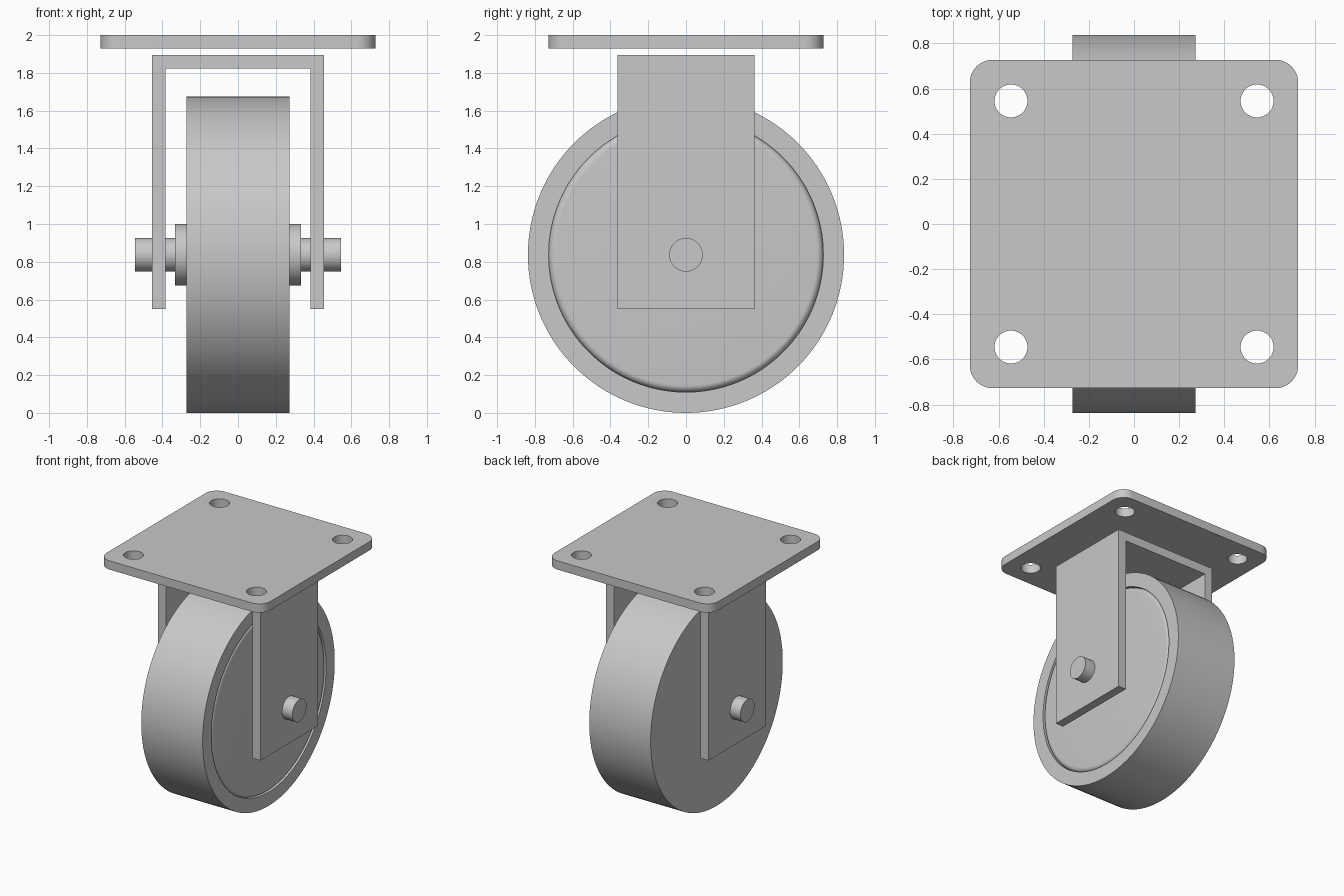
import bpy, bmesh, math
from mathutils import Matrix, Vector

if "Cube" in bpy.data.objects:
    bpy.data.objects.remove(bpy.data.objects["Cube"], do_unlink=True)

grey = bpy.data.materials.new("light grey metal")
grey.use_nodes = True
colour = (0.58, 0.58, 0.58, 1)
grey.diffuse_color = colour
grey.node_tree.nodes["Principled BSDF"].inputs["Base Color"].default_value = colour

AXLE_Z = 0.837
WHEEL_R = 0.837
ALONG_X = Matrix.Rotation(math.pi / 2, 4, 'Y')


def finish(bm, name, smooth=False):
    bmesh.ops.recalc_face_normals(bm, faces=bm.faces[:])
    mesh = bpy.data.meshes.new(name)
    bm.to_mesh(mesh)
    bm.free()
    mesh.materials.append(grey)
    obj = bpy.data.objects.new(name, mesh)
    bpy.context.collection.objects.link(obj)
    if smooth:
        bpy.ops.object.select_all(action='DESELECT')
        obj.select_set(True)
        bpy.context.view_layer.objects.active = obj
        bpy.ops.object.shade_smooth_by_angle(angle=math.radians(30))
    return obj


def lathe(name, profile, steps=128):
    """Spin (x, radius) points round the axle line."""
    bm = bmesh.new()
    verts = [bm.verts.new((x, 0, AXLE_Z + r)) for x, r in profile]
    edges = [bm.edges.new(pair) for pair in zip(verts, verts[1:])]
    bmesh.ops.spin(bm, geom=verts + edges, cent=(0, 0, AXLE_Z), axis=(1, 0, 0),
                   angle=2 * math.pi, steps=steps)
    bmesh.ops.remove_doubles(bm, verts=bm.verts[:], dist=0.0001)
    return finish(bm, name, True)


# Wheel: plain on one side, with a rounded disc set in a groove on the other
HALF, DISC_R, FILLET, BOSS_R, BOSS_X = 0.272, 0.727, 0.036, 0.162, 0.333
fillet = [(HALF - FILLET + FILLET * math.sin(a), DISC_R - FILLET + FILLET * math.cos(a))
          for a in (math.pi / 2 * i / 8 for i in range(9))]
lathe("wheel", [(-BOSS_X, 0), (-BOSS_X, BOSS_R), (-HALF, BOSS_R), (-HALF, WHEEL_R),
                (HALF, WHEEL_R), (HALF, DISC_R)] + fillet +
      [(HALF, BOSS_R), (BOSS_X, BOSS_R), (BOSS_X, 0)])

# Axle pin
lathe("axle", [(-0.545, 0), (-0.545, 0.089), (0.545, 0.089), (0.545, 0)], 64)

# Fork: an upside-down U extruded front to back
OUT, INN, LOW, TOP, DEPTH = 0.454, 0.384, 0.55, 1.895, 0.363
outline = [(-OUT, LOW), (-OUT, TOP), (OUT, TOP), (OUT, LOW),
           (INN, LOW), (INN, TOP - 0.072), (-INN, TOP - 0.072), (-INN, LOW)]
bm = bmesh.new()
face = bm.faces.new([bm.verts.new((x, -DEPTH, z)) for x, z in outline])
new = bmesh.ops.extrude_face_region(bm, geom=[face])["geom"]
bmesh.ops.translate(bm, vec=(0, 2 * DEPTH, 0),
                    verts=[g for g in new if isinstance(g, bmesh.types.BMVert)])
finish(bm, "fork")

# Mounting plate with rounded corners
SIDE, THICK = 1.454, 0.07
bm = bmesh.new()
bmesh.ops.create_cube(bm, size=1, matrix=Matrix.Translation((0, 0, 2 - THICK / 2))
                      @ Matrix.Diagonal((SIDE, SIDE, THICK, 1)))
upright = [e for e in bm.edges if abs(e.verts[0].co.z - e.verts[1].co.z) > 0.01]
bmesh.ops.bevel(bm, geom=upright, offset=0.1, segments=10, profile=0.5, affect='EDGES')
plate = finish(bm, "mounting_plate")

# Four bolt holes cut through the plate
bm = bmesh.new()
for sx in (-1, 1):
    for sy in (-1, 1):
        bmesh.ops.create_cone(bm, cap_ends=True, segments=48, radius1=0.073, radius2=0.073,
                              depth=0.3, matrix=Matrix.Translation((sx * 0.545, sy * 0.545, 1.965)))
cutter = finish(bm, "bolt_hole_cutter")
cutter.hide_render = True
bpy.ops.object.select_all(action='DESELECT')
plate.select_set(True)
bpy.context.view_layer.objects.active = plate
cut = plate.modifiers.new("bolt holes", 'BOOLEAN')
cut.operation, cut.solver, cut.object = 'DIFFERENCE', 'EXACT', cutter
bpy.ops.object.modifier_apply(modifier=cut.name)
bpy.data.objects.remove(cutter, do_unlink=True)
bpy.ops.object.shade_smooth_by_angle(angle=math.radians(30))
